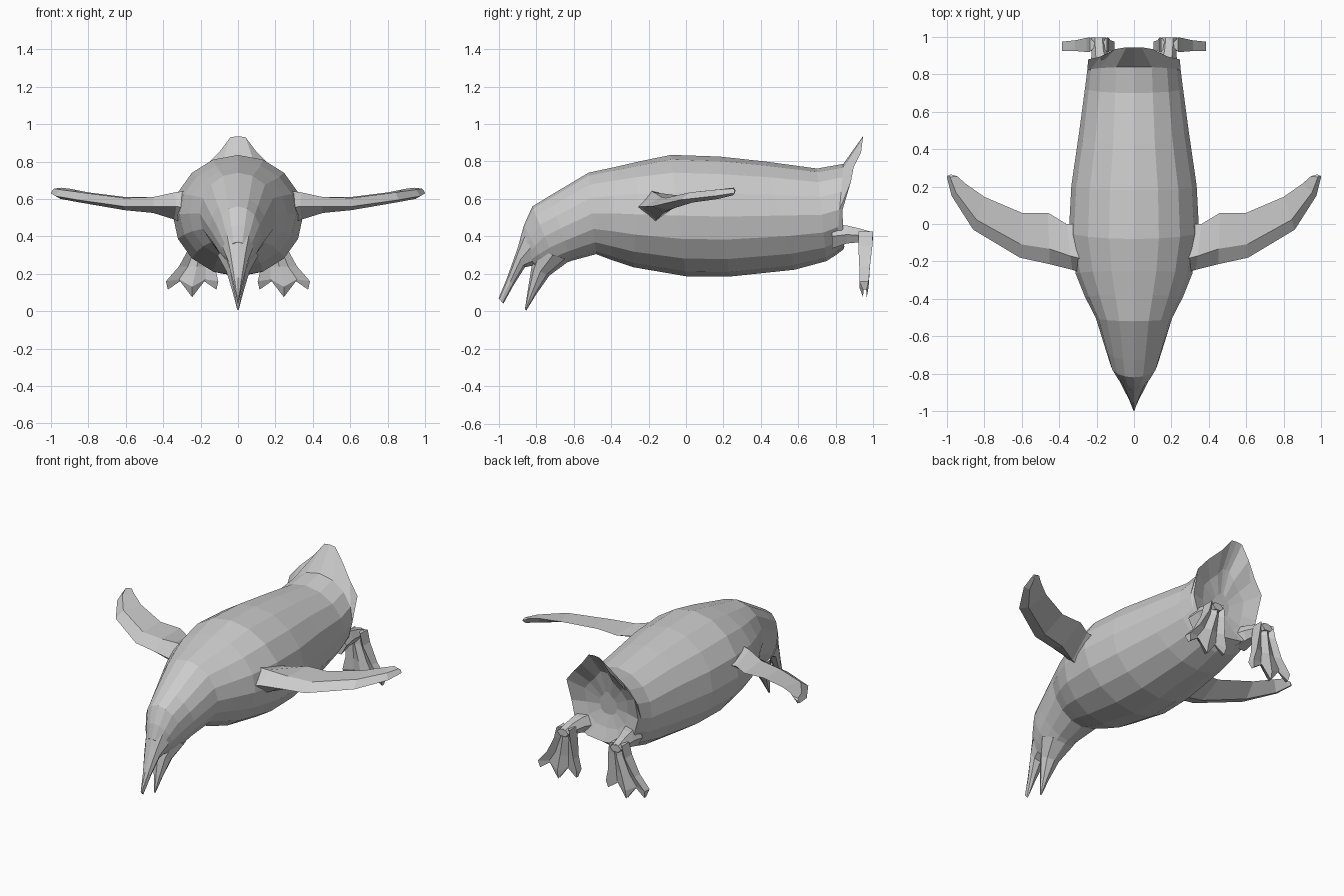
import bpy
from math import sin, cos, pi

cube = bpy.data.objects.get("Cube")
if cube:
    bpy.data.objects.remove(cube)
import bmesh

grey = bpy.data.materials.new("plain grey")
grey.use_nodes = True
COLOUR = (0.6, 0.6, 0.6, 1)
grey.diffuse_color = COLOUR
grey.node_tree.nodes["Principled BSDF"].inputs["Base Color"].default_value = COLOUR


def loft(name, rings, mirror=False):
    """Skin a run of equal-length rings, cap both ends, optionally mirror in x."""
    bm = bmesh.new()
    for sign in ((1, -1) if mirror else (1,)):
        loops = [[bm.verts.new((sign * x, y, z)) for x, y, z in r] for r in rings]
        n = len(loops[0])
        for a, b in zip(loops, loops[1:]):
            for i in range(n):
                j = (i + 1) % n
                bm.faces.new((a[i], a[j], b[j], b[i]))
        for end in (loops[0], loops[-1]):
            bm.faces.new(end)
    bmesh.ops.remove_doubles(bm, verts=bm.verts, dist=0.0005)
    bmesh.ops.recalc_face_normals(bm, faces=bm.faces)
    mesh = bpy.data.meshes.new(name)
    bm.to_mesh(mesh)
    bm.free()
    mesh.materials.append(grey)
    obj = bpy.data.objects.new(name, mesh)
    bpy.context.collection.objects.link(obj)
    return obj


def oval(ty, tz, by, bz, w, n=16):
    """Oval ring through a top point and a bottom point, half width w."""
    pts = []
    for k in range(n):
        t, a = (1 + cos(2 * pi * k / n)) / 2, 2 * pi * k / n
        pts.append((w * sin(a), by + (ty - by) * t, bz + (tz - bz) * t))
    return pts


def both_sides(half):
    """Close a half outline running from top centre to bottom centre."""
    return half + [(-x, y, z) for x, y, z in half[-2:0:-1]]


# Body, head first, ending in the flared tail rim and its hollow
body = [oval(*s) for s in (
    (-.89, .37, -.80, .235, .06),
    (-.865, .46, -.75, .235, .092),
    (-.82, .56, -.69, .24, .125),
    (-.73, .615, -.61, .27, .152),
    (-.52, .74, -.48, .305, .205),
    (-.38, .77, -.40, .275, .262),
    (-.25, .80, -.28, .235, .312),
    (-.08, .835, 0, .187, .348),
    (.18, .826, .23, .185, .335),
    (.42, .80, .58, .222, .292),
    (.70, .762, .75, .268, .262),
    (.84, .787, .80, .30, .25))]
rim = both_sides([(0, .945, .935), (.04, .945, .93), (.10, .935, .85),
                  (.18, .895, .77), (.245, .88, .69), (.24, .835, .54),
                  (.21, .84, .42), (.12, .845, .345), (0, .84, .33)])


def sunk(f, y):
    return [(x * f, y + (v - y) * f * .5, .55 + (z - .55) * f) for x, v, z in rim]


loft("body", body + [rim, sunk(.62, .80), sunk(.25, .79)])

# Beak: two separate hooked halves
loft("upper_beak", [oval(*s, n=8) for s in (
    (-.87, .43, -.79, .25, .082),
    (-.905, .32, -.86, .235, .056),
    (-.955, .18, -.92, .14, .027),
    (-1.0, .07, -.975, .04, .005))])
loft("lower_beak", [oval(*s, n=8) for s in (
    (-.80, .33, -.62, .272, .11),
    (-.825, .235, -.73, .19, .062),
    (-.845, .11, -.80, .09, .028),
    (-.86, .01, -.852, .005, .004))])


# Flippers: leading edge, top ridge, trailing edge, underside
def blade(lead, trail, top, under):
    def mix(f, z):
        return (lead[0] + (trail[0] - lead[0]) * f,
                lead[1] + (trail[1] - lead[1]) * f, z)
    return [lead, mix(.3, top), trail, mix(.35, under)]


loft("flippers", [blade(*s) for s in (
    ((.26, -.27, .55), (.28, .0, .59), .645, .46),
    ((.33, -.245, .56), (.36, .0, .60), .635, .49),
    ((.45, -.215, .56), (.46, .06, .605), .61, .525),
    ((.61, -.18, .56), (.60, .06, .61), .605, .54),
    ((.86, -.03, .595), (.80, .145, .635), .635, .58),
    ((.975, .15, .615), (.90, .215, .655), .65, .60),
    ((1.0, .25, .63), (.945, .255, .66), .655, .62),
    ((.998, .257, .63), (.98, .265, .645), .645, .63))], mirror=True)


# Legs reaching back from under the tail
def leg_ring(x, y, z, w, h):
    return [(x + w * cos(a), y, z + h * sin(a)) for a in (pi * k / 3 for k in range(6))]


loft("legs", [leg_ring(*s) for s in (
    (.16, .78, .40, .075, .075), (.175, .86, .41, .055, .055),
    (.185, .93, .405, .042, .042), (.19, .998, .40, .04, .025))], mirror=True)


# Webbed feet hanging down: three toes with thinner web between
def foot_row(cx, w, z, front, back, toe, web):
    cols = [(-1, 0), (-.5, 1), (0, 0), (.5, 1), (1, 0)]
    mid, half = (front + back) / 2, (back - front) / 2
    zs = [z + (web if c else (-toe if u == 0 else 0)) for u, c in cols]
    rows = [[(cx + u * w, mid + s * half * (.35 if c else 1), zz)
             for (u, c), zz in zip(cols, zs)] for s in (-1, 1)]
    return rows[0] + rows[1][::-1]


loft("feet", [foot_row(*s) for s in (
    (.19, .045, .425, .92, .998, 0, 0),
    (.195, .06, .35, .92, .995, 0, 0),
    (.22, .095, .24, .925, .982, 0, 0),
    (.245, .14, .16, .925, .975, .03, .01),
    (.245, .13, .115, .945, .965, .04, .045))], mirror=True)
